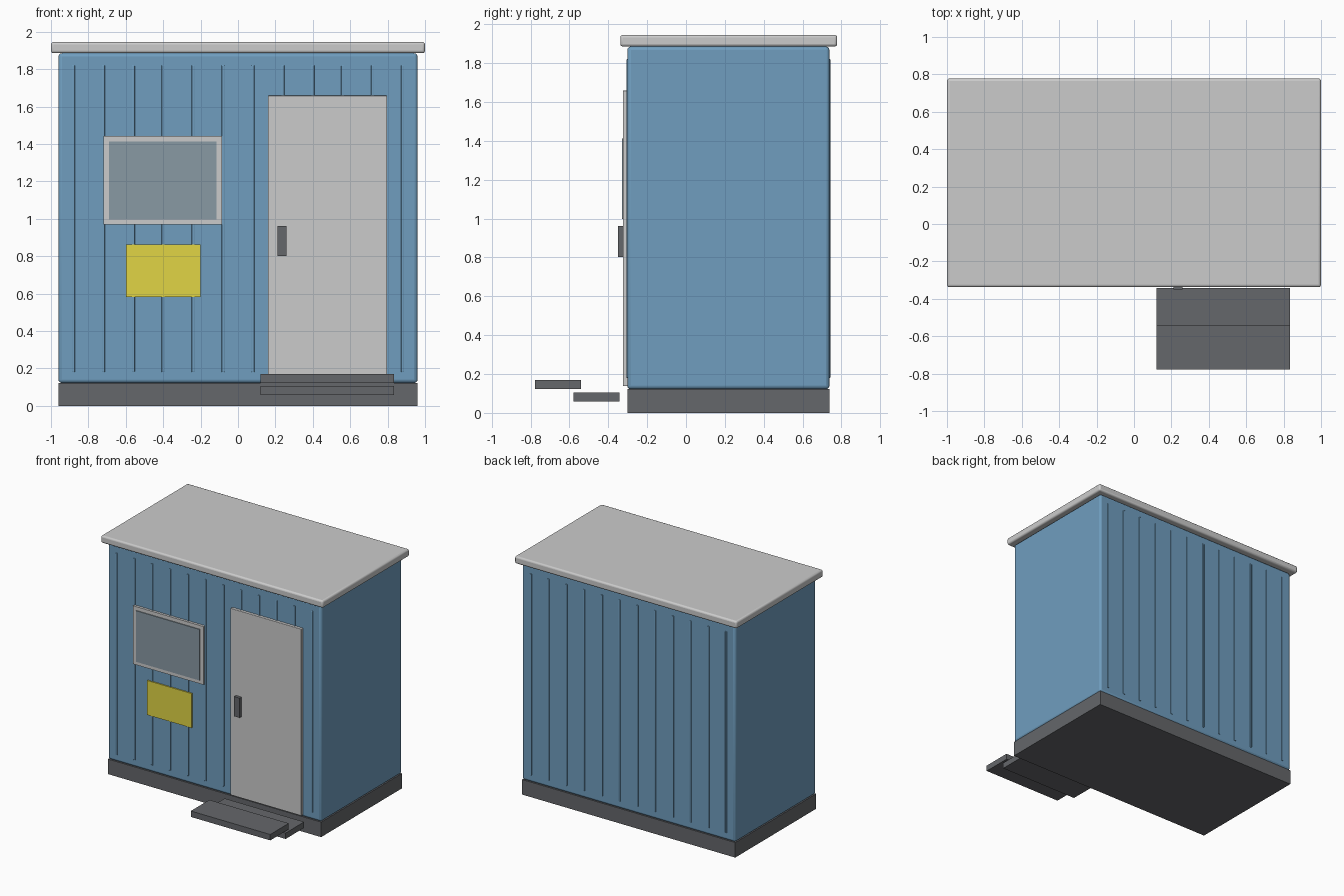
import bpy

if "Cube" in bpy.data.objects:
    bpy.data.objects.remove(bpy.data.objects["Cube"])


def material(name, color):
    m = bpy.data.materials.new(name)
    m.diffuse_color = (*color, 1)
    m.use_nodes = True
    m.node_tree.nodes["Principled BSDF"].inputs["Base Color"].default_value = m.diffuse_color
    return m


blue = material("wall_blue", (0.16, 0.34, 0.52))
dark = material("dark_grey", (0.13, 0.135, 0.145))
yellow = material("notice_yellow", (0.75, 0.66, 0.06))
glass = material("window_glass", (0.25, 0.32, 0.37))


def box(name, x, y, z, mat=None, bevel=0.0):
    """Box from (min, max) ranges, with an optional rounded edge."""
    bpy.ops.mesh.primitive_cube_add(
        size=1, location=[(a + b) / 2 for a, b in (x, y, z)])
    o = bpy.context.object
    o.name = name
    o.scale = [b - a for a, b in (x, y, z)]
    bpy.ops.object.transform_apply(location=False, rotation=False, scale=True)
    if mat:
        o.data.materials.append(mat)
    if bevel:
        mod = o.modifiers.new("bevel", "BEVEL")
        mod.width = bevel
        mod.segments = 3
        bpy.ops.object.shade_smooth_by_angle()
    return o


FRONT, BACK = -0.302, 0.738

# Main shell
box("plinth", (-0.96, 0.96), (FRONT, BACK), (0, 0.122), dark)
box("cabin_body", (-0.96, 0.96), (FRONT, BACK), (0.122, 1.885), blue, 0.018)
box("roof", (-1, 1), (-0.338, 0.778), (1.885, 1.945), None, 0.014)

# Vertical cladding ribs on front and back
for i in range(12):
    x = -0.88 + 0.16 * i
    for side, y in (("front", FRONT), ("back", BACK)):
        box(f"{side}_rib_{i + 1}", (x - 0.008, x + 0.008),
            (y - 0.005, y + 0.005), (0.18, 1.82), blue, 0.003)

# Door and handle
box("door", (0.16, 0.797), (-0.325, -0.295), (0.138, 1.658), None, 0.003)
box("door_handle", (0.21, 0.26), (-0.35, -0.32), (0.802, 0.962), dark)

# Window and notice panel
box("window_frame", (-0.72, -0.085), (-0.322, -0.295), (0.968, 1.442))
box("window_pane", (-0.69, -0.115), (-0.329, -0.315), (0.997, 1.412), glass)
box("notice_panel", (-0.6, -0.2), (-0.312, -0.295), (0.582, 0.862), yellow)

# Entrance steps
box("outer_step", (0.12, 0.835), (-0.778, -0.54), (0.122, 0.17), dark)
box("inner_step", (0.12, 0.835), (-0.58, -0.342), (0.058, 0.106), dark)
